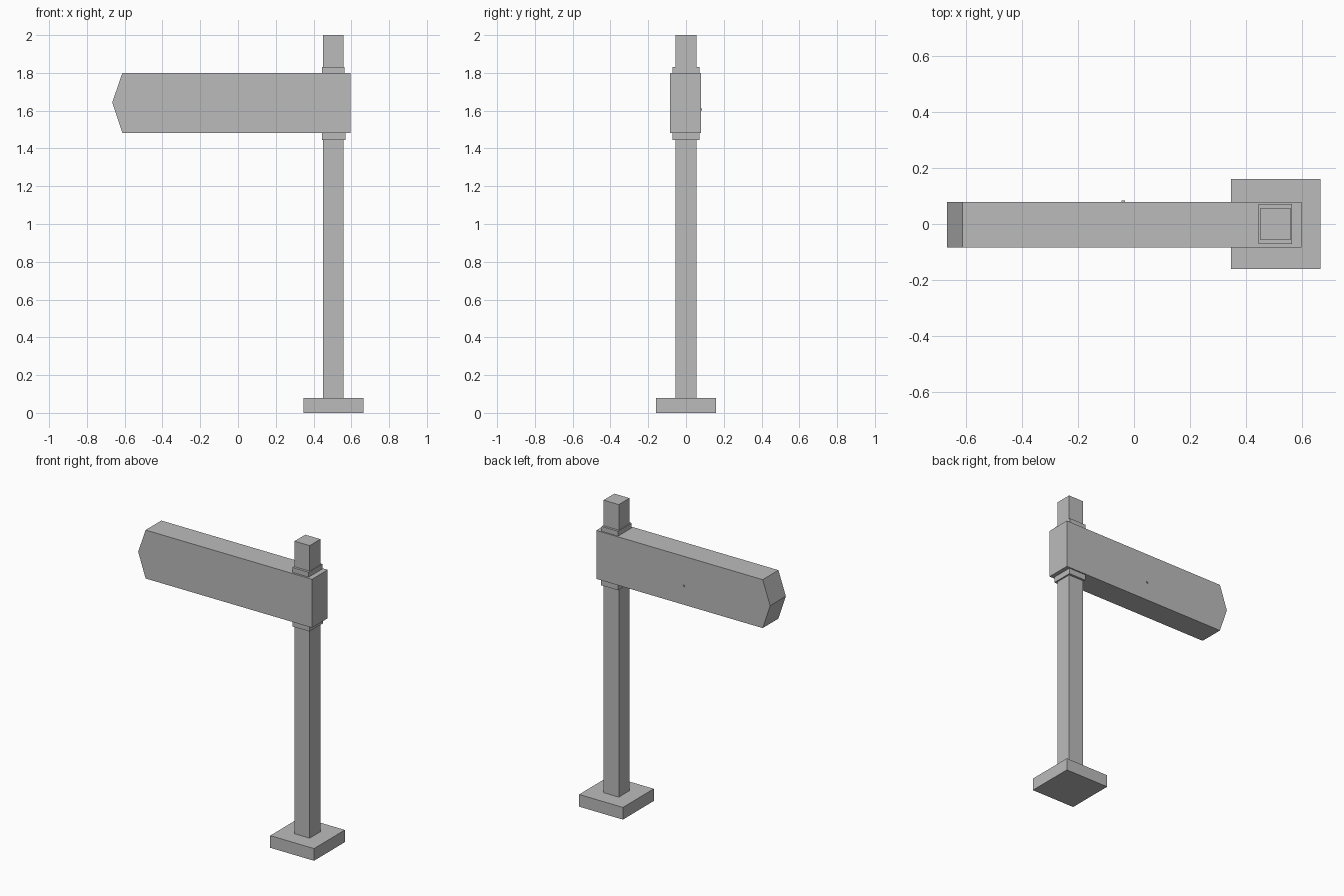
import bpy, bmesh

if "Cube" in bpy.data.objects:
    bpy.data.objects.remove(bpy.data.objects["Cube"])

grey = bpy.data.materials.new("plain_grey")
grey.diffuse_color = (0.5, 0.5, 0.5, 1)
grey.use_nodes = True
grey.node_tree.nodes["Principled BSDF"].inputs["Base Color"].default_value = grey.diffuse_color


def extruded(name, profile, y0, y1):
    """Solid made by extruding an x-z outline from y0 to y1."""
    bm = bmesh.new()
    face = bm.faces.new([bm.verts.new((x, y0, z)) for x, z in profile])
    ext = bmesh.ops.extrude_face_region(bm, geom=[face])
    verts = [g for g in ext["geom"] if isinstance(g, bmesh.types.BMVert)]
    bmesh.ops.translate(bm, verts=verts, vec=(0, y1 - y0, 0))
    bmesh.ops.recalc_face_normals(bm, faces=bm.faces)
    mesh = bpy.data.meshes.new(name)
    bm.to_mesh(mesh)
    bm.free()
    mesh.materials.append(grey)
    obj = bpy.data.objects.new(name, mesh)
    bpy.context.collection.objects.link(obj)
    return obj


def box(name, x0, x1, y0, y1, z0, z1):
    return extruded(name, [(x0, z0), (x1, z0), (x1, z1), (x0, z1)], y0, y1)


# Foot and upright
box("base_plate", 0.346, 0.664, -0.16, 0.16, 0, 0.08)
box("post", 0.449, 0.559, -0.055, 0.056, 0.08, 2.0)

# Collars above and below the board
box("lower_collar", 0.444, 0.569, -0.071, 0.071, 1.445, 1.482)
box("upper_collar", 0.444, 0.563, -0.071, 0.071, 1.798, 1.832)

# Pointed direction board
extruded("sign_board", [(0.596, 1.482), (0.596, 1.80), (-0.612, 1.80),
                        (-0.666, 1.643), (-0.612, 1.482)], -0.084, 0.079)

# Tiny stud on the back of the board
box("back_stud", -0.044, -0.032, 0.078, 0.084, 1.60, 1.611)
